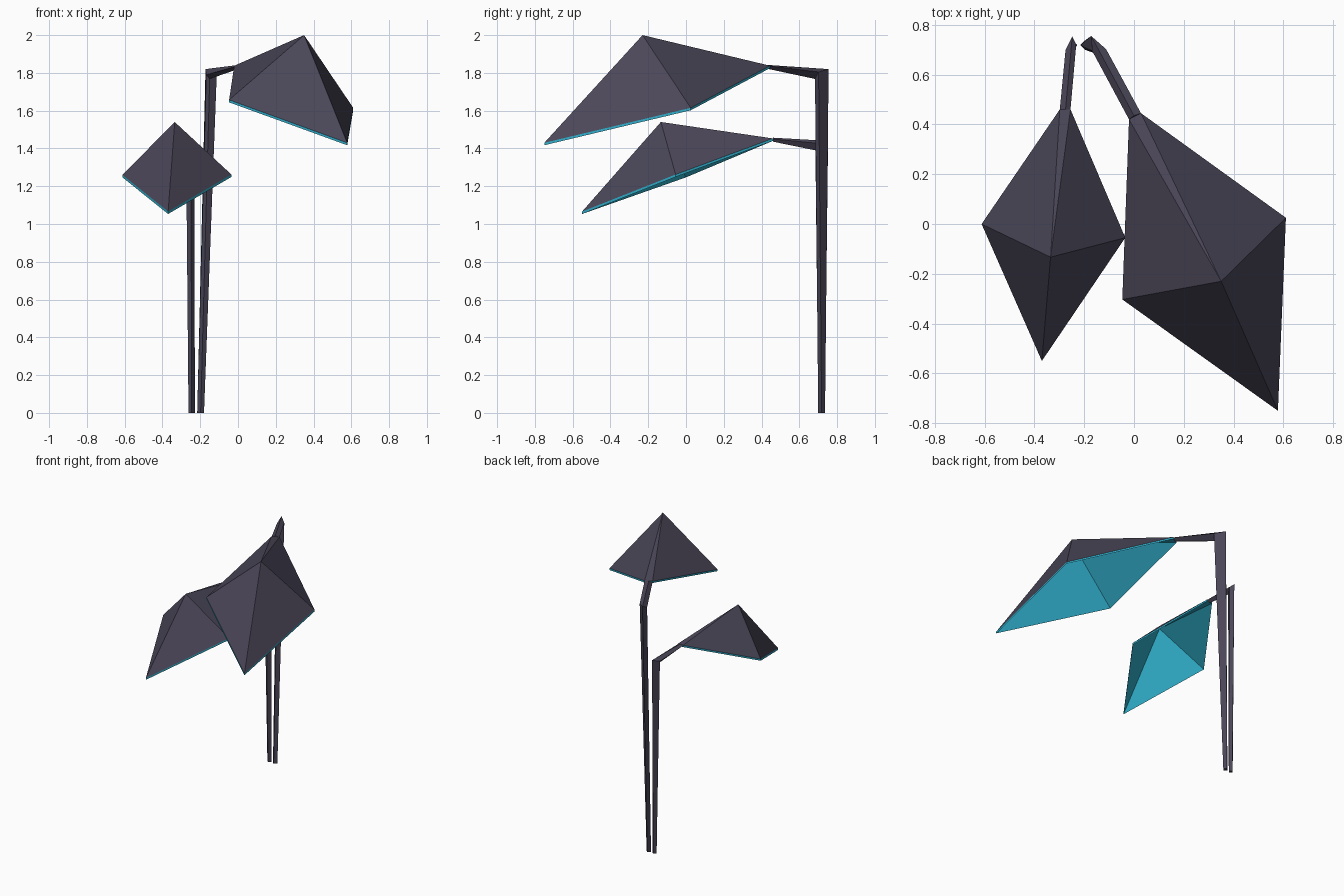
import bpy, bmesh
from mathutils import Vector

if "Cube" in bpy.data.objects:
    bpy.data.objects.remove(bpy.data.objects["Cube"])


def material(name, rgb):
    m = bpy.data.materials.new(name)
    m.diffuse_color = (*rgb, 1)
    m.use_nodes = True
    m.node_tree.nodes["Principled BSDF"].inputs["Base Color"].default_value = m.diffuse_color
    return m


DARK = material("dark plum", (0.070, 0.062, 0.098))
TEAL = material("bright teal", (0.03, 0.43, 0.60))


def finish(name, bm):
    bmesh.ops.recalc_face_normals(bm, faces=bm.faces)
    me = bpy.data.meshes.new(name)
    bm.to_mesh(me)
    bm.free()
    me.materials.append(DARK)
    me.materials.append(TEAL)
    bpy.context.collection.objects.link(bpy.data.objects.new(name, me))


def stem(name, rings):
    # four-sided stalk lofted through root, bend and leaf base
    bm = bmesh.new()
    loops = [[bm.verts.new(p) for p in r] for r in rings]
    for a, b in zip(loops, loops[1:]):
        for i in range(4):
            j = (i + 1) % 4
            bm.faces.new((a[i], a[j], b[j], b[i]))
    bm.faces.new(loops[0])
    bm.faces.new(loops[-1])
    finish(name, bm)


def root(x, y, r):
    return [(x, y + r, 0), (x + r, y, 0), (x, y - r, 0), (x - r, y, 0)]


def leaf(name, apex, outline, rim=0.013, depth=0.022):
    # thin faceted hood: dark outside, teal rim and hollow underside
    bm = bmesh.new()
    top = [bm.verts.new(p) for p in outline]
    low = [bm.verts.new(Vector(p) - Vector((0, 0, rim))) for p in outline]
    a = bm.verts.new(apex)
    b = bm.verts.new(Vector(apex) - Vector((0, 0, depth)))
    n = len(top)
    for i in range(n):
        j = (i + 1) % n
        bm.faces.new((top[i], top[j], a))
        for f in (bm.faces.new((low[j], low[i], b)),
                  bm.faces.new((top[j], top[i], low[i], low[j]))):
            f.material_index = 1
    finish(name, bm)


# tall plant
stem("tall_stem", [
    root(-0.198, 0.718, 0.018),
    [(-0.172, 0.755, 1.82), (-0.112, 0.702, 1.805), (-0.15, 0.683, 1.768), (-0.168, 0.695, 1.79)],
    [(0.0, 0.435, 1.842), (0.028, 0.445, 1.836), (0.005, 0.43, 1.822), (-0.02, 0.42, 1.832)],
])
leaf("tall_leaf", (0.35, -0.23, 2.0), [
    (-0.02, 0.42, 1.838), (0.028, 0.445, 1.838), (0.61, 0.025, 1.615),
    (0.578, -0.75, 1.43), (-0.047, -0.303, 1.657)])

# short plant
stem("short_stem", [
    root(-0.245, 0.718, 0.017),
    [(-0.248, 0.752, 1.44), (-0.232, 0.72, 1.425), (-0.25, 0.685, 1.39), (-0.275, 0.698, 1.42)],
    [(-0.275, 0.46, 1.457), (-0.255, 0.46, 1.45), (-0.277, 0.46, 1.436), (-0.298, 0.46, 1.45)],
])
leaf("short_leaf", (-0.335, -0.133, 1.54), [
    (-0.298, 0.46, 1.453), (-0.255, 0.46, 1.453), (-0.035, -0.055, 1.262),
    (-0.37, -0.55, 1.066), (-0.612, 0.0, 1.26)])
